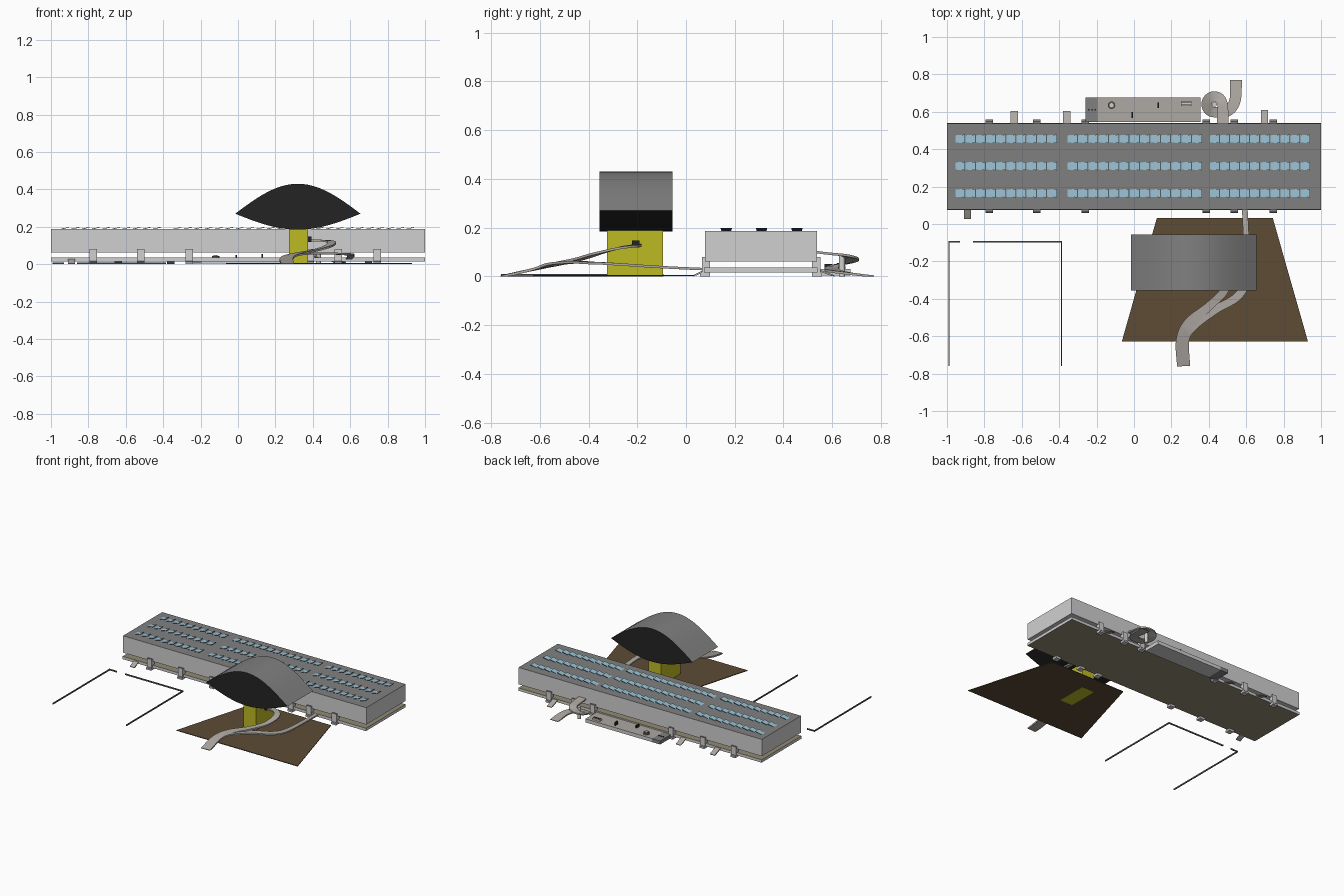
import bpy, bmesh, math
from mathutils import Vector

if "Cube" in bpy.data.objects:
    bpy.data.objects.remove(bpy.data.objects["Cube"])


def mat(name, r, g, b):
    m = bpy.data.materials.new(name)
    lin = [(c / 255 / 12.92) if c < 11 else ((c / 255 + 0.055) / 1.055) ** 2.4 for c in (r, g, b)]
    m.diffuse_color = (*lin, 1)
    m.use_nodes = True
    m.node_tree.nodes["Principled BSDF"].inputs["Base Color"].default_value = m.diffuse_color
    return m


LIGHT = mat("light_grey_wall", 208, 208, 208)
ROOF = mat("roof_grey", 128, 128, 128)
GLASS = mat("sky_blue_glass", 155, 194, 212)
NAVY = mat("dark_navy", 52, 70, 88)
BLACK = mat("charcoal", 36, 36, 36)
YELLOW = mat("yellow", 190, 186, 36)
BROWN = mat("brown_ground", 94, 76, 54)
ROAD = mat("warm_grey_road", 174, 168, 162)
TAN = mat("tan_slab", 146, 138, 116)
FENCE = mat("fence_grey", 92, 92, 90)


def finish(name, bm, mats, rule=None, smooth=False):
    """Turn a bmesh into an object; rule(face) gives the material index."""
    bmesh.ops.recalc_face_normals(bm, faces=bm.faces)
    bm.normal_update()
    if rule:
        for f in bm.faces:
            f.material_index = rule(f)
    me = bpy.data.meshes.new(name)
    bm.to_mesh(me)
    bm.free()
    for m in mats:
        me.materials.append(m)
    ob = bpy.data.objects.new(name, me)
    bpy.context.collection.objects.link(ob)
    if smooth:
        bpy.ops.object.select_all(action='DESELECT')
        ob.select_set(True)
        bpy.context.view_layer.objects.active = ob
        bpy.ops.object.shade_smooth_by_angle(angle=math.radians(35))
    return ob


def prism(bm, pts, offset):
    """Extrude a closed outline of 3D points by an offset."""
    a = [bm.verts.new(p) for p in pts]
    b = [bm.verts.new(Vector(p) + Vector(offset)) for p in pts]
    bm.faces.new(a)
    bm.faces.new(b[::-1])
    n = len(pts)
    for i in range(n):
        bm.faces.new((a[i], b[i], b[(i + 1) % n], a[(i + 1) % n]))


def add_box(bm, x0, x1, y0, y1, z0, z1):
    prism(bm, [(x0, y0, z0), (x1, y0, z0), (x1, y1, z0), (x0, y1, z0)], (0, 0, z1 - z0))


def box(name, dims, mats, rule=None):
    bm = bmesh.new()
    add_box(bm, *dims)
    return finish(name, bm, mats, rule)


def disc(name, x, y, z0, z1, r, m):
    bm = bmesh.new()
    prism(bm, [(x + r * math.cos(i * math.pi / 8), y + r * math.sin(i * math.pi / 8), z0)
               for i in range(16)], (0, 0, z1 - z0))
    return finish(name, bm, [m], smooth=True)


def ribbon(name, ctrl, thick=0.01, steps=6):
    """Road following smooth control points (x, y, z of the top, width)."""
    c = [Vector(p) for p in ctrl]
    c = [c[0] * 2 - c[1]] + c + [c[-1] * 2 - c[-2]]
    pts = []
    for i in range(1, len(c) - 2):
        p0, p1, p2, p3 = c[i - 1:i + 3]
        for s in range(steps):
            t = s / steps
            pts.append(0.5 * (2 * p1 + (p2 - p0) * t + (2 * p0 - 5 * p1 + 4 * p2 - p3) * t * t
                              + (3 * p1 - p0 - 3 * p2 + p3) * t ** 3))
    pts.append(c[-2])
    bm = bmesh.new()
    rings = []
    for i, p in enumerate(pts):
        d = pts[min(i + 1, len(pts) - 1)] - pts[max(i - 1, 0)]
        n = Vector((-d.y, d.x, 0)).normalized() * p[3] / 2
        q = Vector((p.x, p.y, max(p.z, 0.003)))
        low = Vector((0, 0, max(q.z - thick, 0) - q.z))
        rings.append([bm.verts.new(v) for v in (q + n, q - n, q - n + low, q + n + low)])
    for a, b in zip(rings, rings[1:]):
        for k in range(4):
            bm.faces.new((a[k], a[(k + 1) % 4], b[(k + 1) % 4], b[k]))
    bm.faces.new(rings[0])
    bm.faces.new(rings[-1])
    return finish(name, bm, [ROAD], smooth=True)


up = lambda f: 1 if f.normal.z > 0.5 else 0

# Long hall raised over its floor slab
box("hall_body", (-1, 1, 0.078, 0.538, 0.062, 0.187), [LIGHT, ROOF], up)
box("floor_slab", (-1, 1, 0.074, 0.54, 0.015, 0.036), [LIGHT, TAN],
    lambda f: 1 if abs(f.normal.z) > 0.5 else 0)

# Side brackets carrying the hall, mirrored front to back
bm = bmesh.new()
for x in (-0.775, -0.52, -0.26, 0.385, 0.535, 0.745):
    for s in (-1, 1):
        y = lambda d: 0.308 + s * d
        w = 0.02
        prism(bm, [(x - w, y(0.21), 0.0), (x - w, y(0.25), 0.0), (x - w, y(0.25), 0.012),
                   (x - w, y(0.243), 0.018), (x - w, y(0.243), 0.08), (x - w, y(0.21), 0.08)],
              (2 * w, 0, 0))
finish("hall_brackets", bm, [LIGHT, ROOF], up)

# Tilted roof lights in three rows of three groups
bm = bmesh.new()
for y in (0.165, 0.31, 0.455):
    for x0, x1, n in ((-0.955, -0.41, 10), (-0.355, 0.365, 13), (0.405, 0.945, 10)):
        step = (x1 - x0) / n
        for i in range(n):
            a, b = x0 + i * step, x0 + (i + 0.95) * step
            prism(bm, [(a, y - 0.019, 0.184), (b, y - 0.023, 0.196),
                       (b, y + 0.023, 0.196), (a, y + 0.019, 0.184)], (0, 0, 0.003))
finish("roof_lights", bm, [NAVY, GLASS], up)

# Lens shaped canopy on a yellow core
N = 24
cx, hw = 0.32, 0.335
ts = [-1 + 2 * i / N for i in range(N + 1)]
outline = [(cx + hw * t, -0.355, 0.27 + 0.16 * math.cos(t * math.pi / 2)) for t in ts]
outline += [(cx + hw * t, -0.355, 0.27 - 0.085 * math.cos(t * math.pi / 2)) for t in ts[-2:0:-1]]
bm = bmesh.new()
prism(bm, outline, (0, 0.30, 0))
finish("canopy", bm, [BLACK, ROOF], lambda f: 1 if f.normal.z > 0.1 else 0, smooth=True)
box("canopy_core", (0.272, 0.375, -0.325, -0.095, 0, 0.195), [YELLOW])
box("core_doorway", (0.37, 0.392, -0.222, -0.19, 0.118, 0.148), [BLACK])

# Brown ground plate
bm = bmesh.new()
prism(bm, [(-0.065, -0.628, 0.001), (0.93, -0.628, 0.001), (0.742, 0.032, 0.001), (0.122, 0.032, 0.001)],
      (0, 0, 0.005))
finish("ground_plate", bm, [BROWN])

# Forked approach ramp
ribbon("upper_ramp", [(0.265, -0.76, 0.004, 0.07), (0.26, -0.62, 0.036, 0.07), (0.30, -0.53, 0.056, 0.065),
                      (0.40, -0.44, 0.076, 0.045), (0.48, -0.36, 0.10, 0.045), (0.50, -0.27, 0.122, 0.045),
                      (0.46, -0.21, 0.13, 0.04), (0.375, -0.20, 0.132, 0.035)])
ribbon("lower_ramp", [(0.265, -0.76, 0.003, 0.07), (0.26, -0.62, 0.035, 0.07), (0.31, -0.54, 0.056, 0.065),
                      (0.44, -0.455, 0.063, 0.045), (0.55, -0.39, 0.06, 0.045), (0.60, -0.30, 0.056, 0.04),
                      (0.60, -0.10, 0.043, 0.032), (0.592, 0.09, 0.034, 0.03)])

# Spiral ramp behind the hall
loop = [(0.43 + 0.042 * math.cos(a), 0.64 + 0.042 * math.sin(a), 0.092 - 0.055 * i / 6, 0.055)
        for i, a in enumerate([math.radians(10 + 43 * k) for k in range(7)])]
ribbon("spiral_ramp", [(0.475, 0.53, 0.105, 0.06), (0.475, 0.59, 0.098, 0.06)] + loop
       + [(0.50, 0.605, 0.028, 0.06), (0.54, 0.66, 0.018, 0.06), (0.545, 0.77, 0.004, 0.065)])
disc("spiral_column", 0.43, 0.64, 0, 0.088, 0.013, LIGHT)

# Service deck behind the hall with small fittings
box("service_deck", (-0.195, 0.355, 0.545, 0.675, 0.004, 0.03), [LIGHT, ROAD], up)
box("deck_end", (-0.26, -0.195, 0.545, 0.675, 0.004, 0.03), [ROOF])
for i in range(3):
    x = -0.245 + i * 0.017
    box("deck_vent", (x, x + 0.008, 0.606, 0.616, 0.03, 0.034), [BLACK])
disc("deck_tank", -0.12, 0.635, 0.03, 0.045, 0.02, FENCE)
disc("deck_tank_cap", -0.12, 0.635, 0.045, 0.05, 0.011, LIGHT)
box("deck_mast", (0.126, 0.134, 0.62, 0.65, 0.03, 0.055), [BLACK])
box("deck_post", (-0.014, -0.006, 0.568, 0.60, 0.03, 0.05), [BLACK])
box("deck_unit", (0.25, 0.31, 0.63, 0.655, 0.03, 0.042), [LIGHT])
for k in (0.636, 0.646):
    box("deck_unit_slot", (0.254, 0.306, k, k + 0.004, 0.042, 0.044), [BLACK])

# Short access ramps
for x, y0, y1 in ((-0.64, 0.53, 0.605), (-0.36, 0.53, 0.605), (0.697, 0.53, 0.61), (-0.89, 0.09, 0.028)):
    w = 0.03 if y0 < y1 and x < 0 else 0.028
    ribbon("access_ramp", [(x, y0, 0.034, w + 0.01), (x, (y0 + y1) / 2, 0.02, w + 0.01), (x, y1, 0.004, w + 0.01)],
           thick=0.008, steps=2)

# Fence around the open yard, with a gate gap
bm = bmesh.new()
for x0, x1, y0, y1 in ((-0.992, -0.986, -0.76, -0.092), (-0.986, -0.93, -0.098, -0.092),
                       (-0.862, -0.39, -0.098, -0.092), (-0.39, -0.384, -0.76, -0.092)):
    add_box(bm, x0, x1, y0, y1, 0, 0.01)
finish("yard_fence", bm, [FENCE])
